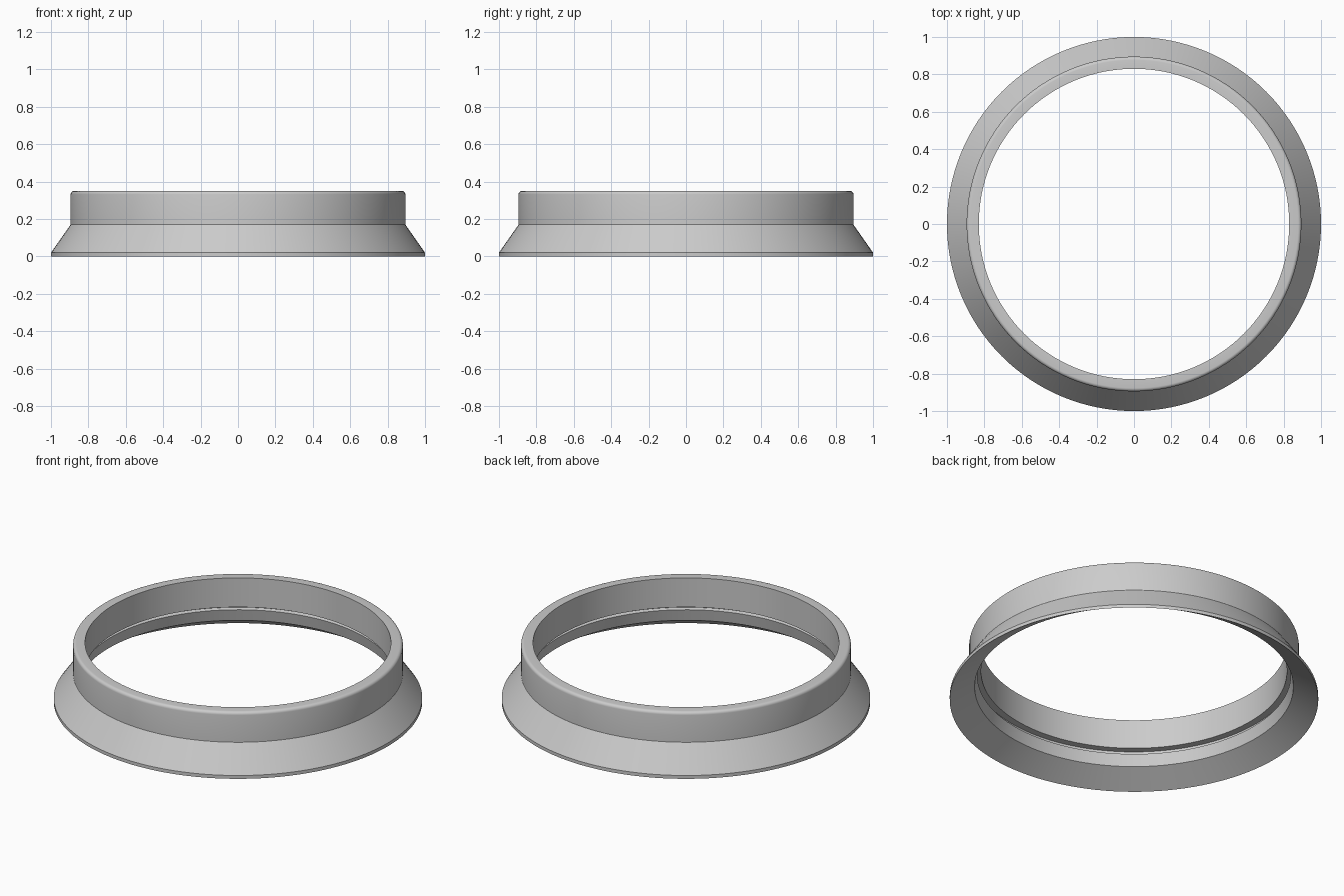
import bpy, bmesh, math

cube = bpy.data.objects.get("Cube")
if cube:
    bpy.data.objects.remove(cube, do_unlink=True)

SEGMENTS = 128

grey = bpy.data.materials.new("plain grey")
grey.use_nodes = True
colour = (0.6, 0.6, 0.6, 1)
grey.diffuse_color = colour
grey.node_tree.nodes["Principled BSDF"].inputs["Base Color"].default_value = colour


def lathe(name, profile):
    """Spin a closed (radius, height) loop about the z axis."""
    bm = bmesh.new()
    rings = []
    for i in range(SEGMENTS):
        a = math.tau * i / SEGMENTS
        rings.append([bm.verts.new((r * math.cos(a), r * math.sin(a), z)) for r, z in profile])
    for i, ring in enumerate(rings):
        following = rings[(i + 1) % SEGMENTS]
        for j in range(len(profile)):
            k = (j + 1) % len(profile)
            bm.faces.new((ring[j], following[j], following[k], ring[k]))
    bmesh.ops.recalc_face_normals(bm, faces=bm.faces)
    mesh = bpy.data.meshes.new(name)
    bm.to_mesh(mesh)
    bm.free()
    mesh.materials.append(grey)
    obj = bpy.data.objects.new(name, mesh)
    bpy.context.collection.objects.link(obj)
    bpy.ops.object.select_all(action="DESELECT")
    obj.select_set(True)
    bpy.context.view_layer.objects.active = obj
    bpy.ops.object.shade_smooth_by_angle(angle=math.radians(25))
    return obj


# Outer skirt and upright collar, with a rounded top outer edge
radius, wall, top = 0.018, 0.895, 0.35
outside = [(1, 0), (1, 0.02), (wall, 0.17)]
for step in range(6):
    a = math.radians(90) * step / 5
    outside.append((wall - radius + radius * math.cos(a), top - radius + radius * math.sin(a)))

# Bore, narrow groove under the collar, and flared underside
inside = [(0.83, top), (0.83, 0.175), (0.87, 0.175), (0.87, 0.155), (0.85, 0.15), (0.865, 0.08)]

lathe("flared_ring", outside + inside)
